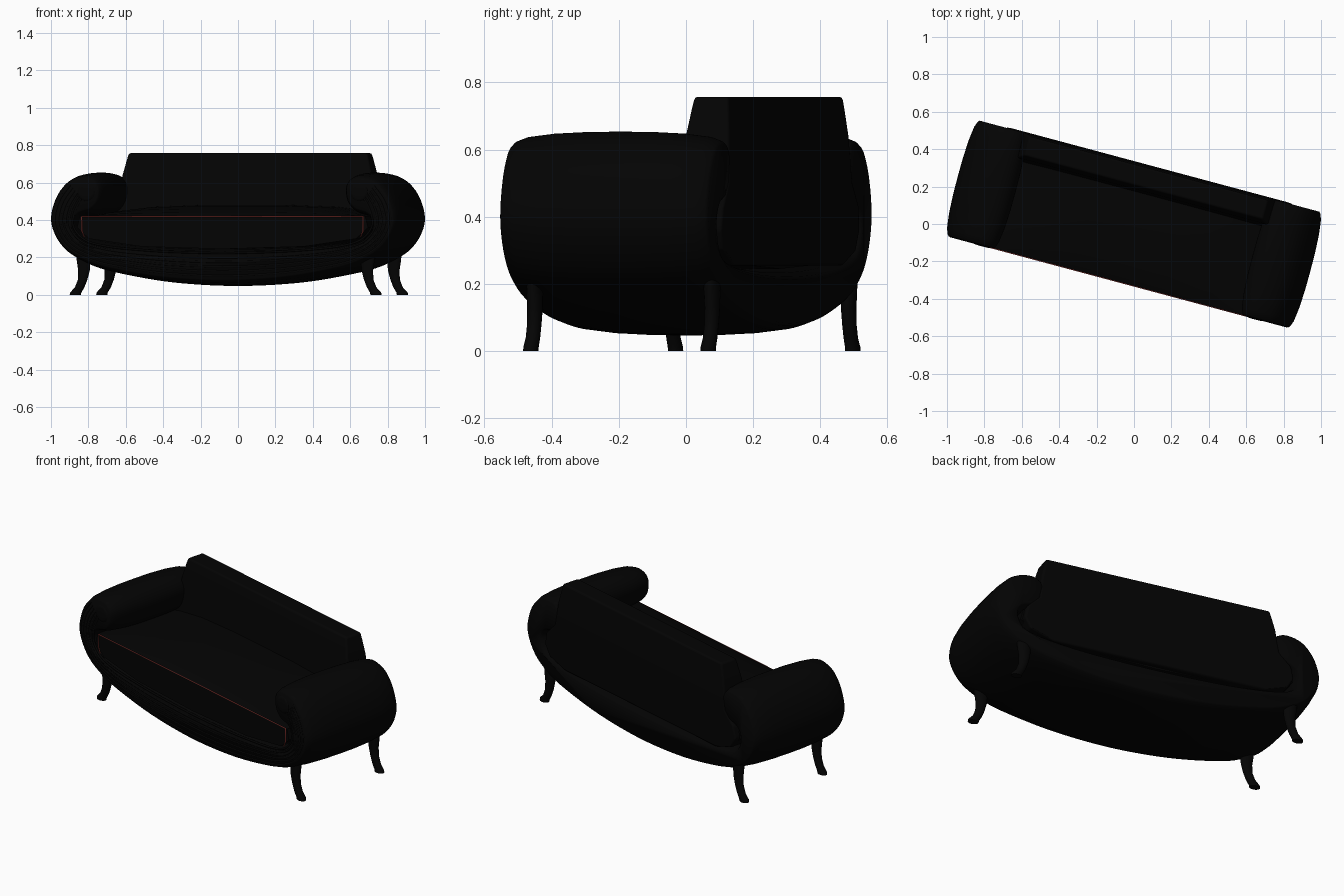
import bpy, bmesh, math
from mathutils import Vector

if bpy.data.objects.get("Cube"):
    bpy.data.objects.remove(bpy.data.objects["Cube"])

TURN = math.radians(-15)   # the whole sofa stands turned on the floor


def material(name, rgb):
    m = bpy.data.materials.new(name)
    m.use_nodes = True
    m.diffuse_color = (*rgb, 1)
    bsdf = m.node_tree.nodes["Principled BSDF"]
    bsdf.inputs["Base Color"].default_value = (*rgb, 1)
    return m


black = material("black upholstery", (0.001, 0.001, 0.001))
ebony = material("ebony wood", (0.0012, 0.0012, 0.0012))
red = material("red piping", (0.45, 0.06, 0.05))


def finish(obj, mat, angle=40, bevel=0.0):
    obj.data.materials.append(mat)
    obj.rotation_euler.z = TURN
    bpy.ops.object.select_all(action="DESELECT")
    bpy.context.view_layer.objects.active = obj
    obj.select_set(True)
    if bevel:
        mod = obj.modifiers.new("soft edges", "BEVEL")
        mod.width, mod.segments = bevel, 4
        mod.limit_method = "ANGLE"
    if obj.type == "MESH":
        bpy.ops.object.shade_smooth_by_angle(angle=math.radians(angle))
    return obj


def loft(name, rings, mat, **style):
    """Skin a list of equal closed rings and cap both ends."""
    bm = bmesh.new()
    loops = [[bm.verts.new(p) for p in ring] for ring in rings]
    n = len(loops[0])
    for a, b in zip(loops, loops[1:]):
        for i in range(n):
            bm.faces.new((a[i], a[(i + 1) % n], b[(i + 1) % n], b[i]))
    bm.faces.new(loops[0])
    bm.faces.new(loops[-1])
    bmesh.ops.recalc_face_normals(bm, faces=bm.faces)
    mesh = bpy.data.meshes.new(name)
    bm.to_mesh(mesh)
    bm.free()
    obj = bpy.data.objects.new(name, mesh)
    bpy.context.collection.objects.link(obj)
    return finish(obj, mat, **style)


def smooth_path(pts, steps=5, closed=False):
    """Sample a smooth curve through the given 2D points."""
    p = [Vector(q) for q in pts]
    n = len(p)
    pick = (lambda i: p[i % n]) if closed else (lambda i: p[max(0, min(n - 1, i))])
    out = []
    for i in range(n if closed else n - 1):
        a, b, c, d = (pick(i + k) for k in (-1, 0, 1, 2))
        for s in range(steps):
            t = s / steps
            out.append(0.5 * (2 * b + (c - a) * t + (2 * a - 5 * b + 4 * c - d) * t ** 2
                              + (3 * b - a - 3 * c + d) * t ** 3))
    return out if closed else out + [p[-1]]


def tube(name, pts, radius, mat):
    cu = bpy.data.curves.new(name, "CURVE")
    cu.dimensions = "3D"
    cu.bevel_depth, cu.bevel_resolution = radius, 2
    sp = cu.splines.new("POLY")
    sp.points.add(len(pts) - 1)
    for point, co in zip(sp.points, pts):
        point.co = (*co, 1)
    obj = bpy.data.objects.new(name, cu)
    bpy.context.collection.objects.link(obj)
    return finish(obj, mat)


def mirrored(half):
    return [(-x, z) for x, z in reversed(half) if x > 0] + list(half)


# Scrolled shell: base and both rolled arms in one barrel-shaped sweep
outer = [(0, .047), (.3, .062), (.55, .099), (.75, .15), (.9, .24), (.974, .38), (.948, .52), (.87, .62)]
scroll = [(.77, .653), (.695, .635), (.657, .575), (.67, .49), (.72, .435)]
inner = [(.79, .41), (.803, .36), (.74, .3), (.45, .262)]
right = outer[1:] + scroll + inner
section = smooth_path([outer[0]] + right + [(0, .25)] + [(-x, z) for x, z in reversed(right)], closed=True)


def inset_section(v, d):
    n = len(section)
    ring = []
    for i, p in enumerate(section):
        t = (section[(i + 1) % n] - section[i - 1]).normalized()
        ring.append((p.x - t.y * d, v, p.y + t.x * d))
    return ring


stations = [(.32, .036), (.312, .028), (.28, .016), (.2, .006), (.1, .001)]
stations = [(-v, d) for v, d in stations] + [(0, 0)] + stations[::-1]
loft("scrolled_shell", [inset_section(v, d) for v, d in stations], black, angle=50)

# Ribs following the front of the shell between its outer and inner rims
rib_in = [(0, .25), (.28, .255), (.45, .262), (.62, .275), (.74, .3), (.803, .36), (.8, .43), (.77, .5)]
for k in range(1, 7):
    f = 0.15 + k * 0.12
    half = [Vector(a).lerp(Vector(b), f) for a, b in zip(outer, rib_in)]
    path = smooth_path(mirrored([tuple(p) for p in half]))
    tube(f"front_rib_{k}", [(p.x, -.317, p.y) for p in path], .006, black)

# Round bosses in the middle of each front arm scroll
for side, label in ((1, "left"), (-1, "right")):
    rings = []
    for r, v in ((.05, -.318), (.047, -.322), (.035, -.325), (.012, -.326)):
        rings.append([(side * .755 + r * math.cos(a), v, .55 + r * math.sin(a))
                      for a in (math.tau * i / 24 for i in range(24))])
    loft(f"{label}_scroll_boss", rings, black)

# Seat cushion, gently crowned across its width
rim = [(.805, .36), (.74, .3), (.45, .258), (0, .245)]
rings = []
for v, crown in ((-.32, 0), (-.28, .02), (-.15, .04), (0, .055), (.15, .06), (.29, .06)):
    top = [(x, .42 + crown * (1 - (x / .79) ** 4)) for x in (.79, .68, .5, .25, 0)]
    right_side = rim[::-1] + top
    loop = right_side + [(-x, z) for x, z in reversed(right_side) if x > 0]
    rings.append([(x, v, z) for x, z in loop])
loft("seat_cushion", rings, black, angle=60)

# Thin piping along the top and ends of the seat front
edge = [(.765, .31), (.778, .34), (.778, .419)]
pipe = [(x, -.321, z) for x, z in edge]
tube("seat_piping", pipe + [(-x, v, z) for x, v, z in reversed(pipe)], .0025, red)

# Backrest: foot fills the opening between the scrolls, top narrows and leans back
rings = []
for z, v0, v1, u in ((.255, .15, .318, .62), (.3, .155, .321, .76), (.36, .16, .323, .795),
                     (.43, .165, .325, .78), (.5, .172, .324, .71), (.64, .182, .318, .69),
                     (.72, .195, .311, .67), (.757, .202, .307, .66)):
    rings.append([(-u, v0, z), (u, v0, z), (u, v1, z), (-u, v1, z)])
loft("backrest", rings, black, angle=35, bevel=.01)

# Curved legs, kicking outward at the foot
leg_stations = [(0, .832, .031), (.012, .83, .031), (.04, .808, .026), (.08, .792, .026),
                (.13, .784, .032), (.18, .786, .038), (.24, .79, .04)]
for side, label in ((1, "left"), (-1, "right")):
    for v, end in ((-.255, "front"), (.291, "back")):
        rings = []
        for z, u, r in leg_stations:
            rings.append([(side * (u + r * math.cos(a)), v + (.016 + r * .2) * math.sin(a), z)
                          for a in (math.tau * i / 16 for i in range(16))])
        loft(f"{end}_{label}_leg", rings, ebony)
